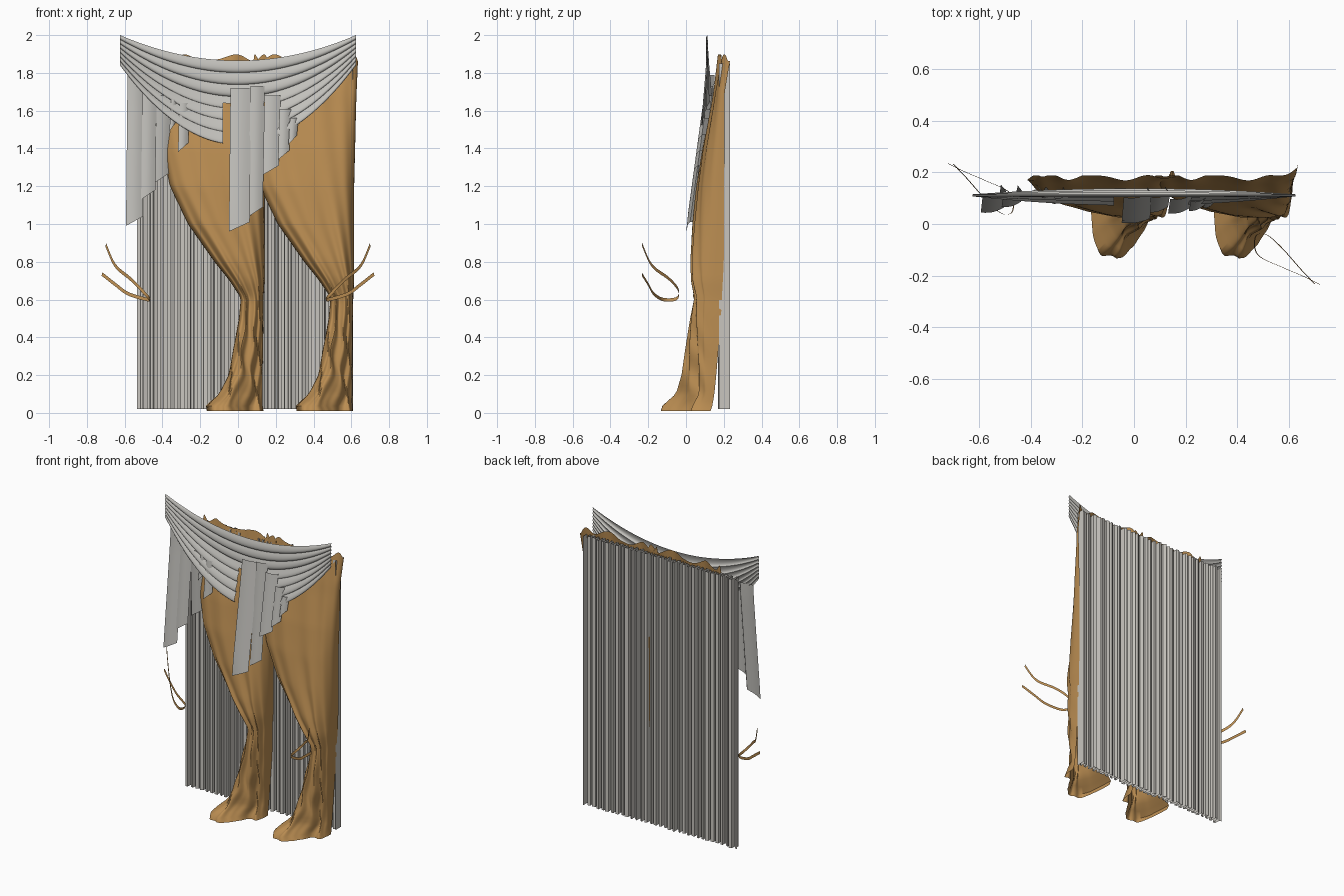
import bpy, math, random
from mathutils import Vector

random.seed(4)
cube = bpy.data.objects.get("Cube")
if cube:
    bpy.data.objects.remove(cube)


def material(name, rgb):
    m = bpy.data.materials.new(name)
    m.use_nodes = True
    m.diffuse_color = (*rgb, 1)
    m.node_tree.nodes["Principled BSDF"].inputs["Base Color"].default_value = (*rgb, 1)
    return m


OCHRE = material("ochre cloth", (0.5, 0.27, 0.085))
GREY = material("grey cloth", (0.54, 0.53, 0.50))
PALE = material("pale sheer cloth", (0.58, 0.56, 0.52))


def cloth(name, rows, mat, smooth=None, keep=None):
    """Sheet through rows of points that all have the same length."""
    n = len(rows[0])
    verts = [Vector(p) for row in rows for p in row]
    faces = []
    for j in range(len(rows) - 1):
        for i in range(n - 1):
            a = j * n + i
            f = (a, a + n, a + n + 1, a + 1)
            if keep is None or keep(sum((verts[k] for k in f), Vector()) / 4):
                faces.append(f)
    mesh = bpy.data.meshes.new(name)
    mesh.from_pydata(verts, [], faces)
    mesh.materials.append(mat)
    ob = bpy.data.objects.new(name, mesh)
    bpy.context.collection.objects.link(ob)
    if smooth:
        bpy.ops.object.select_all(action='DESELECT')
        ob.select_set(True)
        bpy.context.view_layer.objects.active = ob
        bpy.ops.object.shade_smooth_by_angle(angle=math.radians(smooth))


def sample(profile, z):
    """Interpolate a profile of (z, values...) listed from top to bottom."""
    for a, b in zip(profile, profile[1:]):
        if z >= b[0]:
            t = min(1, (a[0] - z) / (a[0] - b[0]))
            return [p + (q - p) * t for p, q in zip(a[1:], b[1:])]
    return profile[-1][1:]


# Gathered drapes: height, free edge x, fixed edge x, front y, back y
DRAPE = [
    (1.88, -0.39, 0.16, 0.18, 0.205),
    (1.75, -0.41, 0.155, 0.158, 0.205),
    (1.62, -0.42, 0.15, 0.135, 0.205),
    (1.40, -0.40, 0.145, 0.09, 0.205),
    (1.20, -0.36, 0.14, 0.06, 0.20),
    (1.00, -0.265, 0.14, 0.04, 0.20),
    (0.80, -0.125, 0.14, 0.026, 0.20),
    (0.70, -0.045, 0.14, 0.03, 0.195),
    (0.61, 0.015, 0.135, 0.05, 0.19),
    (0.50, 0.005, 0.135, 0.025, 0.185),
    (0.20, -0.05, 0.13, -0.03, 0.16),
    (0.10, -0.10, 0.13, -0.065, 0.15),
    (0.04, -0.17, 0.13, -0.14, 0.14),
    (0.01, -0.165, 0.135, -0.15, 0.13),
]


def drape(name, shift, flare):
    rows, nu, nv = [], 90, 70
    for j in range(nv + 1):
        z = 1.88 - 1.87 * j / nv
        xl, xr, yf, yb = sample(DRAPE, z)
        tight = max(0, min(1, (1.3 - z) / 0.6))
        low = max(0, min(1, (0.6 - z) / 0.5))
        top = max(0, (z - 1.7) / 0.18)
        row = []
        for i in range(nu + 1):
            u = i / nu
            a = math.pi * u
            c = math.cos(a)
            x = (xl + xr) / 2 - (xr - xl) / 2 * math.copysign(abs(c) ** 0.75, c)
            depth = (yb - yf) * max(0, math.sin(a)) ** 0.6
            depth *= 1 - 0.55 * low * max(0, min(1, (u - 0.4) / 0.25))
            inside = math.sin(a)
            fold = math.sin(u * 38 + 5 * z) + 0.6 * math.sin(u * 21 - 4 * z)
            y = yb - depth + inside * fold * (0.003 + 0.006 * tight)
            x += inside * 0.012 * low * math.sin(z * 30 + u * 17)
            y += top * 0.009 * inside * math.sin(u * 30)
            # The free edge stays in front of the sheer; the outer edge flares back
            if u < 0.5:
                y = min(y, 0.168 + 0.02 * top)
            y += flare * top * max(0, u - 0.7) / 0.3
            row.append((x + shift, y, z + top * 0.018 * math.sin(u * 24)))
        rows.append(row)
    cloth(name, rows, OCHRE, 50)


drape("right_drape", 0, -0.02)
drape("left_drape", 0.475, 0.028)

# Sheer back curtain: irregular box pleats with narrow returns
line, pleats = [], 64
for i in range(pleats):
    x0 = -0.535 + 1.14 * i / pleats
    width = 1.14 / pleats * random.uniform(0.75, 1.25)
    y = (0.182 if i % 2 else 0.222) + random.uniform(-0.009, 0.006)
    turn = random.uniform(-0.012, 0.012)
    line += [(x0, y - turn / 2), (x0 + width, y + turn / 2)]
line += [(0.61, 0.175), (0.61, 0.234)]
cloth("sheer_curtain", [[(x, y, z) for x, y in line] for z in (1.85, 0.02)], PALE)

# Swag of stacked rolls sagging between the two upper corners
ROLLS, PER, NX = 7, 8, 48
rows = []
for j in range(ROLLS * PER + 1):
    v = j / (ROLLS * PER)
    roll = abs(math.sin(math.pi * v * ROLLS)) ** 0.7
    row = []
    for i in range(NX + 1):
        s = 2 * i / NX - 1
        top, bottom = 1.865 + 0.135 * s * s, 1.42 + 0.42 * s * s
        sag = 1 - s * s
        lean = 0.024 * min(1, v / 0.45) - 0.06 * max(0, v - 0.45) / 0.55
        y = 0.115 + lean * sag - roll * (0.008 + 0.006 * sag)
        row.append((0.625 * s, y, top + (bottom - top) * v - 0.015 * roll * sag))
    rows.append(row)
cloth("swag", rows, GREY, 40,
      keep=lambda c: not (-0.09 < c.x < 0.2 and c.z < 1.64))


# Stepped tails: each pleat is (left x, right x, top z, bottom z, set back)
def tail(name, pleats, y_top, y_low):
    for k, (x0, x1, z0, z1, back) in enumerate(pleats):
        rows = []
        for j in range(9):
            t = j / 8
            row = []
            for i in range(7):
                u = i / 6
                z = z0 + (z1 + 0.05 * u - z0) * t
                y = y_top + (y_low - y_top) * min(1, max(0, (1.75 - z) / 0.75))
                y += 0.015 * u - 0.008 * math.sin(math.pi * u) + back * t
                row.append((x0 + (x1 - x0) * u - 0.008 * t, y, z))
            # Each pleat turns back behind its neighbour
            x, y, z = row[-1]
            row.append((x - 0.02, y + 0.025, z))
            rows.append(row)
        cloth(f"{name}_pleat_{k + 1}", rows, GREY, 40)


tail("right_tail", [
    (-0.585, -0.495, 1.79, 0.99, 0), (-0.505, -0.43, 1.72, 1.13, 0.01),
    (-0.43, -0.355, 1.68, 1.22, 0.06), (-0.355, -0.32, 1.66, 1.49, 0),
    (-0.31, -0.255, 1.64, 1.38, 0)], 0.112, 0.045)
tail("middle_tail", [
    (-0.04, 0.07, 1.72, 0.96, 0), (0.065, 0.14, 1.73, 1.04, 0.035),
    (0.14, 0.225, 1.68, 1.26, 0), (0.22, 0.28, 1.61, 1.34, 0),
    (0.275, 0.32, 1.56, 1.42, 0)], 0.107, 0.005)

# Ribbon ties, the second turned half round
TIE = [(0.70, -0.232, 0.89), (0.65, -0.18, 0.78), (0.57, -0.09, 0.71),
       (0.51, -0.04, 0.65), (0.47, -0.05, 0.605), (0.48, -0.12, 0.60),
       (0.58, -0.17, 0.63), (0.65, -0.20, 0.68), (0.72, -0.234, 0.735)]


def smooth_path(points, n=6):
    pts = [Vector(p) for p in points]
    ext = [pts[0]] + pts + [pts[-1]]
    out = []
    for a, b, c, d in zip(ext, ext[1:], ext[2:], ext[3:]):
        for k in range(n):
            t = k / n
            out.append(b + (c - a) * t / 2 + (2 * a - 5 * b + 4 * c - d) * t * t / 2
                       + (3 * b - a - 3 * c + d) * t ** 3 / 2)
    return out + [pts[-1]]


for name, s in (("left_tie", 1), ("right_tie", -1)):
    path = [Vector((p.x * s, p.y * s, p.z)) for p in smooth_path(TIE)]
    half = Vector((0.002 * s, 0, -0.009))
    cloth(name, [[p - half for p in path], [p + half for p in path]], OCHRE, 60)
